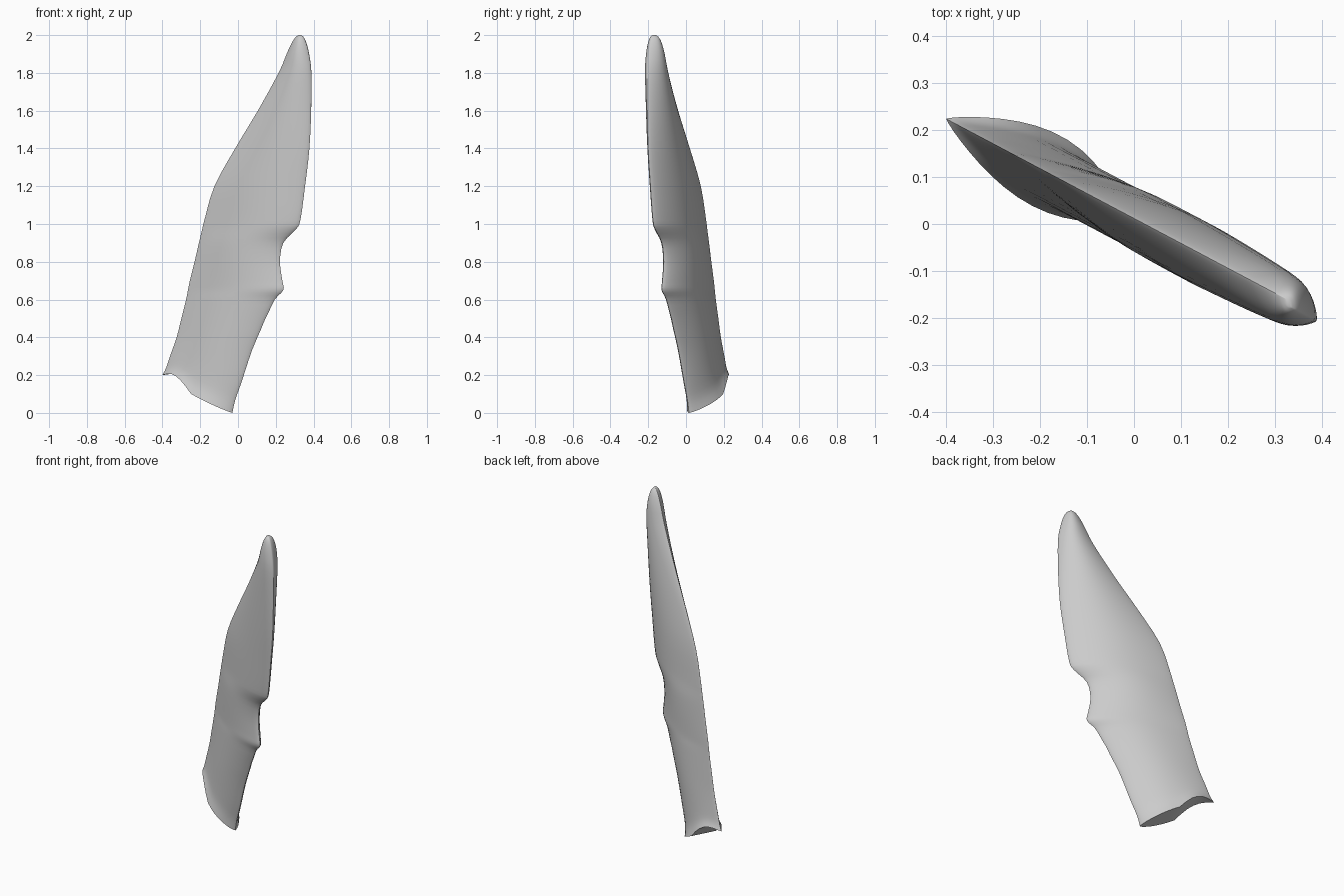
import bpy, bmesh, math
from mathutils import Vector

if "Cube" in bpy.data.objects:
    bpy.data.objects.remove(bpy.data.objects["Cube"], do_unlink=True)

# One plain stone grey
stone = bpy.data.materials.new("stone_grey")
stone.use_nodes = True
GREY = (0.6, 0.6, 0.6, 1)
stone.diffuse_color = GREY
stone.node_tree.nodes["Principled BSDF"].inputs["Base Color"].default_value = GREY

# Stations from base to tip: height, thin edge x, thick edge x, half thickness
STATIONS = [
    (0.2, -0.4, -0.03, 0.08), (0.24, -0.38, -0.015, 0.064), (0.3, -0.36, 0.02, 0.06),
    (0.4, -0.325, 0.075, 0.06), (0.5, -0.3, 0.145, 0.06), (0.6, -0.275, 0.195, 0.06),
    (0.65, -0.265, 0.24, 0.06), (0.7, -0.255, 0.235, 0.06), (0.8, -0.23, 0.222, 0.062),
    (0.9, -0.207, 0.24, 0.064), (0.97, -0.19, 0.305, 0.065), (1.02, -0.178, 0.33, 0.065),
    (1.2, -0.125, 0.355, 0.065), (1.4, -0.015, 0.378, 0.062), (1.6, 0.105, 0.387, 0.058),
    (1.8, 0.215, 0.388, 0.053), (1.9, 0.257, 0.375, 0.046), (1.96, 0.285, 0.36, 0.034),
    (1.99, 0.306, 0.346, 0.02), (2.0, 0.322, 0.334, 0.005),
]
SLOPE = -0.53
NORMAL = Vector((-SLOPE, 1, 0)).normalized()
COLUMNS, STEPS = 18, 3


def catmull(a, b, c, d, t):
    return (2*b + (c - a)*t + (2*a - 5*b + 4*c - d)*t*t + (3*b - a - 3*c + d)*t**3) / 2


def smooth_stations():
    rows = [Vector(s) for s in STATIONS]
    padded = [rows[0]] + rows + [rows[-1]]
    for i in range(len(rows) - 1):
        for k in range(STEPS):
            yield catmull(*padded[i:i + 4], k / STEPS)
    yield rows[-1]


def blade_point(row, u, side):
    z, thin, thick, half = row
    x = thin + (thick - thin) * u
    # The broken base slopes down and arches near the thin edge
    low = max(0, 1 - (z - 0.2) / 0.3)
    z -= 0.2 * u * low
    if u < 0.5:
        z += 0.045 * math.sin(2 * math.pi * u) * low ** 3
    bulge = max(0, math.sin(math.pi * u ** 1.2)) ** 0.7
    depth = half * bulge * (1.1 if side > 0 else 0.9)
    point = Vector((x, SLOPE * x + 0.012 * (1 - u), z))
    return point + NORMAL * depth * side


# Blade: a loft of lens-shaped sections
bm = bmesh.new()
spans = [(1 - math.cos(math.pi * k / COLUMNS)) / 2 for k in range(COLUMNS + 1)]
rings = []
for row in smooth_stations():
    back = [bm.verts.new(blade_point(row, u, 1)) for u in spans]
    front = [bm.verts.new(blade_point(row, u, -1)) for u in spans[1:-1]]
    rings.append((back, [back[0]] + front + [back[-1]]))

for (back, front), (back_up, front_up) in zip(rings, rings[1:]):
    for k in range(COLUMNS):
        bm.faces.new((back[k + 1], back[k], back_up[k], back_up[k + 1]))
        bm.faces.new((front[k], front[k + 1], front_up[k + 1], front_up[k]))

# Base and tip caps
for back, front in (rings[0], rings[-1]):
    for k in range(COLUMNS):
        corners = [back[k], back[k + 1], front[k + 1], front[k]]
        bm.faces.new(list(dict.fromkeys(corners)))
bmesh.ops.recalc_face_normals(bm, faces=bm.faces)

mesh = bpy.data.meshes.new("stone_blade")
bm.to_mesh(mesh)
bm.free()
mesh.materials.append(stone)
blade = bpy.data.objects.new("stone_blade", mesh)
bpy.context.collection.objects.link(blade)
bpy.ops.object.select_all(action="DESELECT")
blade.select_set(True)
bpy.context.view_layer.objects.active = blade
bpy.ops.object.shade_smooth_by_angle(angle=math.radians(40))
